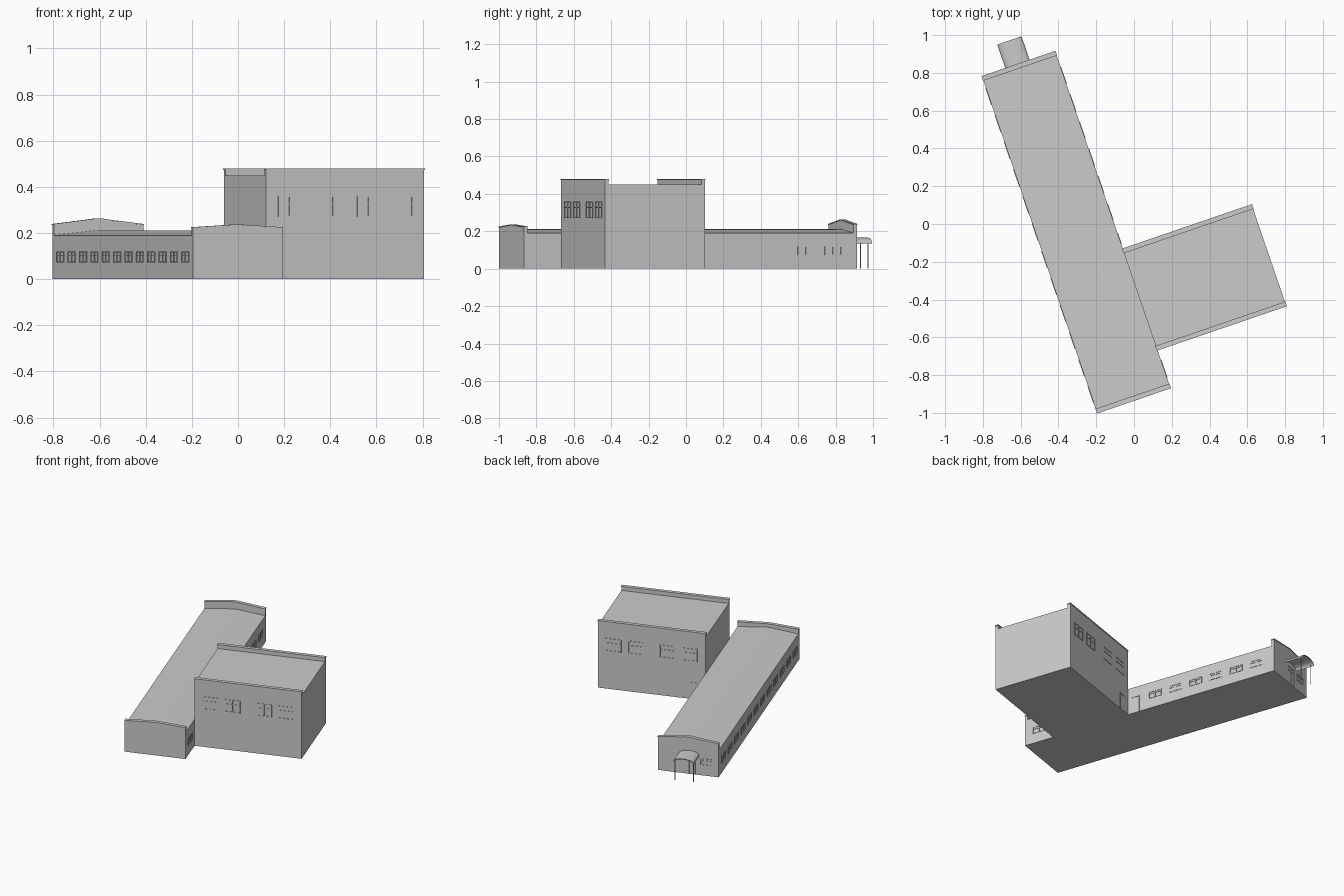
import bpy, bmesh, math
from mathutils import Matrix

if "Cube" in bpy.data.objects:
    bpy.data.objects.remove(bpy.data.objects["Cube"])

# Plan frame: u runs across the long wing, v along it; whole site is turned on z
SITE = Matrix.Translation((-0.195, -1.0, 0)) @ Matrix.Rotation(math.radians(18.9), 4, 'Z')
W, L = 0.41, 1.882                       # long wing width, length
HU, HV0, HV1 = 1.131, 0.212, 0.777       # hall outer side, front and back


def finish(name, bm):
    bmesh.ops.recalc_face_normals(bm, faces=bm.faces)
    bm.transform(SITE)
    me = bpy.data.meshes.new(name)
    bm.to_mesh(me)
    bm.free()
    ob = bpy.data.objects.new(name, me)
    bpy.context.collection.objects.link(ob)
    return ob


def add_box(bm, u0, u1, v0, v1, z0, z1):
    m = Matrix.Translation(((u0 + u1) / 2, (v0 + v1) / 2, (z0 + z1) / 2))
    m = m @ Matrix.Diagonal((u1 - u0, v1 - v0, z1 - z0, 1))
    bmesh.ops.create_cube(bm, size=1, matrix=m)


def box(name, *dims):
    bm = bmesh.new()
    add_box(bm, *dims)
    return finish(name, bm)


def extrude_profile(name, pts, v0, v1):
    """Closed (u, z) profile pushed along v."""
    bm = bmesh.new()
    face = bm.faces.new([bm.verts.new((u, v0, z)) for u, z in pts])
    new = bmesh.ops.extrude_face_region(bm, geom=[face])['geom']
    bmesh.ops.translate(bm, vec=(0, v1 - v0, 0),
                        verts=[g for g in new if isinstance(g, bmesh.types.BMVert)])
    return finish(name, bm)


def gable(z_eave, rise, grow=0.0):
    """Shallow gable line with a softened apex, left to right."""
    return [(W / 2 + s * (W / 2 + grow), z_eave + rise * h)
            for s, h in ((-1, 0), (-0.25, 0.78), (-0.1, 0.96), (0, 1),
                         (0.1, 0.96), (0.25, 0.78), (1, 0))]


def band(line, depth):
    return line + [(u, z - depth) for u, z in reversed(line)]


def frames(name, axis, wall, centres, width, z0, z1, cols=2, transom=0.62, bar=0.005, sill=True):
    """Raised frames on a wall at constant u ('v' axis) or constant v ('u' axis)."""
    bm = bmesh.new()
    t = 0.003

    def put(a0, a1, b0, b1):
        if axis == 'u':
            add_box(bm, a0, a1, wall - t, wall + t, b0, b1)
        else:
            add_box(bm, wall - t, wall + t, a0, a1, b0, b1)

    for c in centres:
        a = c - width / 2
        for i in range(cols + 1):
            x = a + (width - bar) * i / cols
            put(x, x + bar, z0, z1)
        put(a, a + width, z1 - bar, z1)
        if sill:
            put(a, a + width, z0, z0 + bar)
        if transom:
            zt = z0 + (z1 - z0) * transom
            put(a, a + width, zt, zt + bar * 0.7)
    return finish(name, bm)


# Long wing with shallow roof
extrude_profile("long_wing", [(W, 0), (0, 0)] + gable(0.19, 0.021), 0, L)

# End parapets with thin copings
for tag, v0, v1, z, rise in (("front", 0, 0.02, 0.222, 0.012), ("back", L - 0.02, L, 0.236, 0.024)):
    extrude_profile(tag + "_wing_parapet", [(W, 0.18), (0, 0.18)] + gable(z, rise), v0, v1)
    extrude_profile(tag + "_wing_coping", band(gable(z + 0.003, rise, 0.002), 0.005),
                    v0 - 0.003, v1 + 0.003)

# Tall hall with two parapets
box("hall", W - 0.002, HU, HV0, HV1, 0, 0.45)
for tag, v0, v1 in (("front", HV0, HV0 + 0.02), ("back", HV1 - 0.02, HV1)):
    box(tag + "_hall_parapet", W - 0.002, HU, v0, v1, 0.44, 0.475)
    box(tag + "_hall_coping", W - 0.005, HU + 0.003, v0 - 0.003, v1 + 0.003, 0.474, 0.48)

# Hall windows and back door
hall_u = [W + d for d in (0.105, 0.255, 0.467, 0.617)]
frames("hall_front_windows", 'u', HV0, hall_u, 0.105, 0.27, 0.36)
frames("hall_back_windows", 'u', HV1, hall_u, 0.105, 0.27, 0.36)
frames("hall_back_door", 'u', HV1, [W + 0.07], 0.06, 0, 0.12, cols=1, transom=0, sill=False)

# Wing windows and doors
frames("wing_left_windows", 'v', 0, [0.1 + 0.152 * i for i in range(12)], 0.095, 0.072, 0.12)
frames("wing_right_windows", 'v', W, [0.105] + [0.983 + 0.153 * i for i in range(6)],
       0.095, 0.072, 0.12)
frames("wing_side_door", 'v', W, [0.835], 0.06, 0, 0.12, cols=1, transom=0, sill=False)
frames("entrance_door", 'u', L, [0.2], 0.085, 0, 0.125, cols=2, transom=0.75, sill=False)
frames("entrance_window", 'u', L, [0.085], 0.08, 0.072, 0.12)

# Arched entrance canopy on two posts
CU, R = 0.199, 0.068
arc = [(CU - R * math.cos(math.pi * i / 12), 0.14 + 0.026 * math.sin(math.pi * i / 12))
       for i in range(13)]
canopy = extrude_profile("entrance_canopy", band(arc, 0.006), L - 0.004, 2.016)
bpy.context.view_layer.objects.active = canopy
canopy.select_set(True)
bpy.ops.object.shade_smooth_by_angle(angle=math.radians(40))

for tag, s in (("left", -1), ("right", 1)):
    bm = bmesh.new()
    bmesh.ops.create_cone(bm, cap_ends=True, segments=8, radius1=0.003, radius2=0.003, depth=0.142,
                          matrix=Matrix.Translation((CU + s * 0.062, 1.995, 0.071)))
    finish(tag + "_canopy_post", bm)
